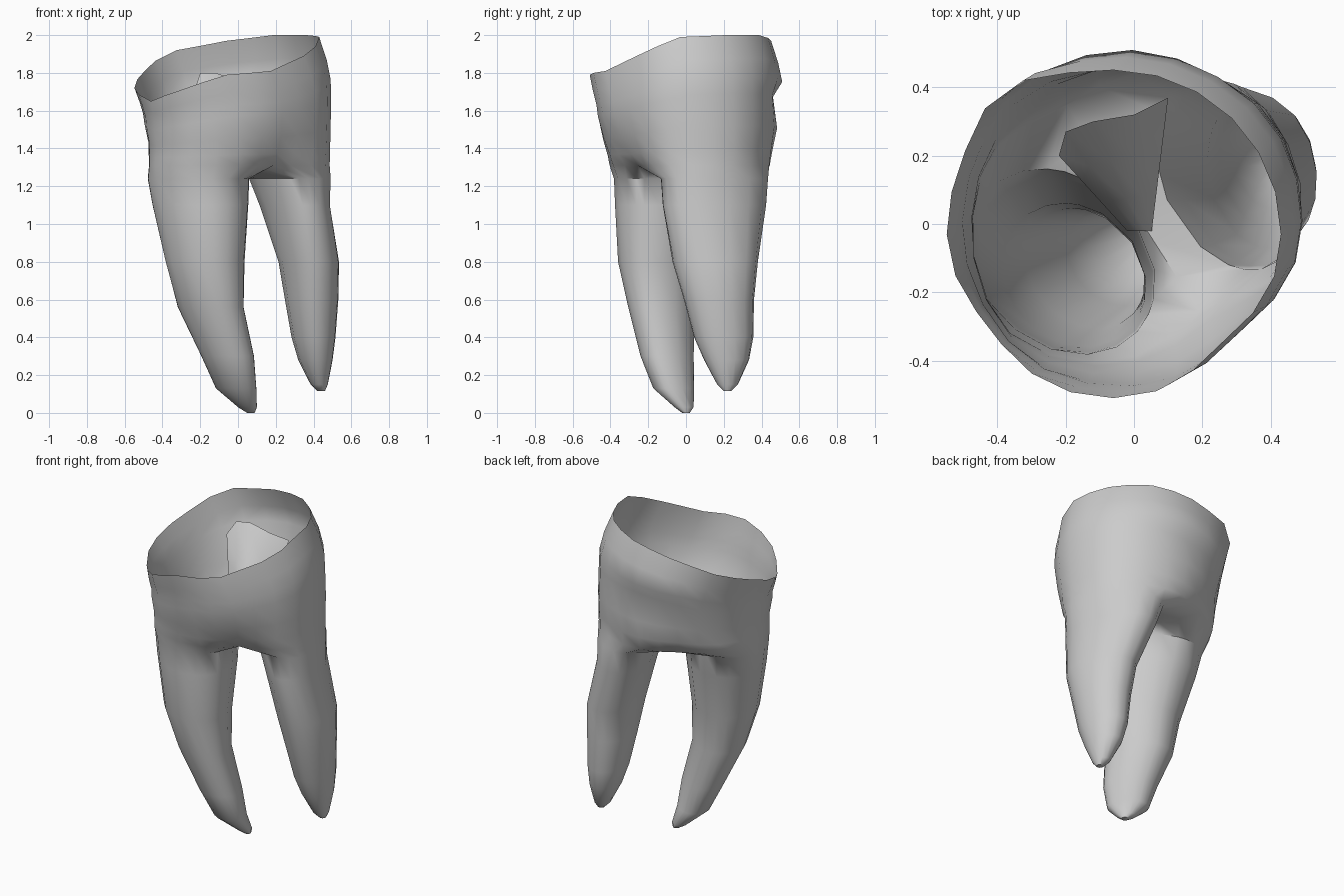
import bpy
import bmesh
from math import sin, cos, atan2, radians, exp, pi
from mathutils import Vector

cube = bpy.data.objects.get("Cube")
if cube:
    bpy.data.objects.remove(cube, do_unlink=True)

# One plain grey for everything
grey = bpy.data.materials.new("plain grey")
grey.use_nodes = True
COLOUR = (0.6, 0.6, 0.6, 1)
grey.diffuse_color = COLOUR
grey.node_tree.nodes["Principled BSDF"].inputs["Base Color"].default_value = COLOUR

N = 24
FRONT, BACK = 20, 8          # ring positions where the two roots part


def bump(deg, centre, width):
    """Soft bump around one direction."""
    d = (deg - centre + 180) % 360 - 180
    return exp(-(d / width) ** 2)


RIM = [1.99, 2.0, 2.0, 1.97, 1.92, 1.81, 1.72, 1.65, 1.71, 1.79, 1.81, 1.89]


def rim_height(deg):
    k = deg / 30
    i = int(k) % 12
    t = k - int(k)
    return RIM[i] * (1 - t) + RIM[(i + 1) % 12] * t


def bridge(bm, a, b):
    n = len(a)
    for i in range(n):
        j = (i + 1) % n
        bm.faces.new((a[i], a[j], b[j], b[i]))


def finish(bm, name):
    bmesh.ops.recalc_face_normals(bm, faces=bm.faces[:])
    mesh = bpy.data.meshes.new(name)
    bm.to_mesh(mesh)
    bm.free()
    mesh.materials.append(grey)
    ob = bpy.data.objects.new(name, mesh)
    bpy.context.collection.objects.link(ob)
    bpy.ops.object.select_all(action='DESELECT')
    ob.select_set(True)
    bpy.context.view_layer.objects.active = ob
    bpy.ops.object.shade_smooth_by_angle(angle=radians(50))


bm = bmesh.new()

# Hollow collar: drop fraction, centre x, y, radii, furcation dent, back ledge
LEVELS = [
    (0.0, -.06, -.03, .49, .48, 0, 0),
    (0.18, -.025, -.005, .495, .485, 0, .015),
    (0.33, -.005, .008, .495, .48, .01, .04),
    (0.45, 0, .01, .493, .475, .015, -.045),
    (0.7, .01, .02, .48, .458, .06, .015),
    (0.88, .01, .025, .477, .44, .14, 0),
    (1.0, .01, .025, .475, .43, .22, 0),
]
rings = []
for f, cx, cy, rx, ry, dent, ledge in LEVELS:
    ring = []
    for i in range(N):
        deg = i * 360 / N
        a = radians(deg)
        s = 1 + .1 * (1 - f) ** 2 * bump(deg, 128, 18)
        s -= .06 * (1 - f) * bump(deg, 217, 22)
        s += .12 * f ** .5 * bump(deg, 225, 30)
        s += .05 * f * bump(deg, 40, 22)
        s -= .075 * (1 - .4 * f) * bump(deg, 314, 20)
        s -= dent * (bump(deg, 300, 26) + .6 * bump(deg, 120, 24))
        s += ledge * 1.2 * bump(deg, 97, 28)
        z = rim_height(deg) * (1 - f) + 1.31 * f
        ring.append(bm.verts.new((cx + rx * s * cos(a), cy + ry * s * sin(a), z)))
    rings.append(ring)
for a, b in zip(rings, rings[1:]):
    bridge(bm, a, b)

# Saddle between the roots, running from back to front
base = rings[-1]
saddle = []
for k in range(1, 6):
    t = k / 6
    p = base[BACK].co.lerp(base[FRONT].co, t)
    p.z -= .03 * sin(pi * t)
    saddle.append(bm.verts.new(p))


# Roots: each row is height, centre x, y, narrow radius, wide radius, turn
def root(start, inner, rows):
    ring = [base[(start + i) % N] for i in range(N // 2 + 1)] + inner
    mid = sum((v.co for v in ring), Vector()) / len(ring)
    angles = [atan2(v.co.y - mid.y, v.co.x - mid.x) for v in ring]
    for z, cx, cy, narrow, wide, deg in rows:
        turn = radians(deg)
        nxt = []
        for a in angles:
            p, q = narrow * cos(a - turn), wide * sin(a - turn)
            nxt.append(bm.verts.new((cx + p * cos(turn) - q * sin(turn),
                                     cy + p * sin(turn) + q * cos(turn), z)))
        bridge(bm, ring, nxt)
        ring = nxt
    bm.faces.new(ring)


root(BACK, saddle[::-1], [
    (1.24, -.21, -.11, .24, .30, 45),
    (1.10, -.20, -.12, .23, .28, 45),
    (.80, -.175, -.15, .195, .225, 45),
    (.56, -.145, -.13, .155, .195, 45),
    (.30, -.055, -.10, .125, .155, 45),
    (.13, -.01, -.065, .095, .12, 45),
    (.03, .05, -.01, .045, .055, 45),
    (0, .068, 0, .02, .02, 45),
])
root(FRONT, saddle, [
    (1.24, .275, .15, .195, .30, 25),
    (1.10, .30, .15, .17, .285, 20),
    (.80, .375, .155, .158, .228, 10),
    (.60, .39, .175, .14, .187, 10),
    (.40, .40, .20, .115, .158, 10),
    (.28, .41, .215, .09, .12, 10),
    (.15, .43, .22, .045, .055, 10),
    (.115, .44, .22, .02, .02, 10),
])
finish(bm, "collar_and_roots")

# Ridged web inside, narrowing from the back wall down to the saddle
bm = bmesh.new()
TOP = [(-.22, .2, 1.74), (-.2, .27, 1.8), (-.12, .3, 1.8), (0, .32, 1.76), (.1, .37, 1.72)]
CREST = [-.14, 0, .06, .04, -.02]
rows = []
for t in (0, .35, .7, 1):
    row = []
    for i, p in enumerate(TOP):
        low = Vector((-.02 + .018 * i, -.02, 1.28))
        q = Vector(p).lerp(low, t)
        q.z += CREST[i] * sin(pi * t)
        row.append(bm.verts.new(q))
    rows.append(row)
for a, b in zip(rows, rows[1:]):
    for i in range(len(TOP) - 1):
        bm.faces.new((a[i], a[i + 1], b[i + 1], b[i]))
finish(bm, "inner_web")
